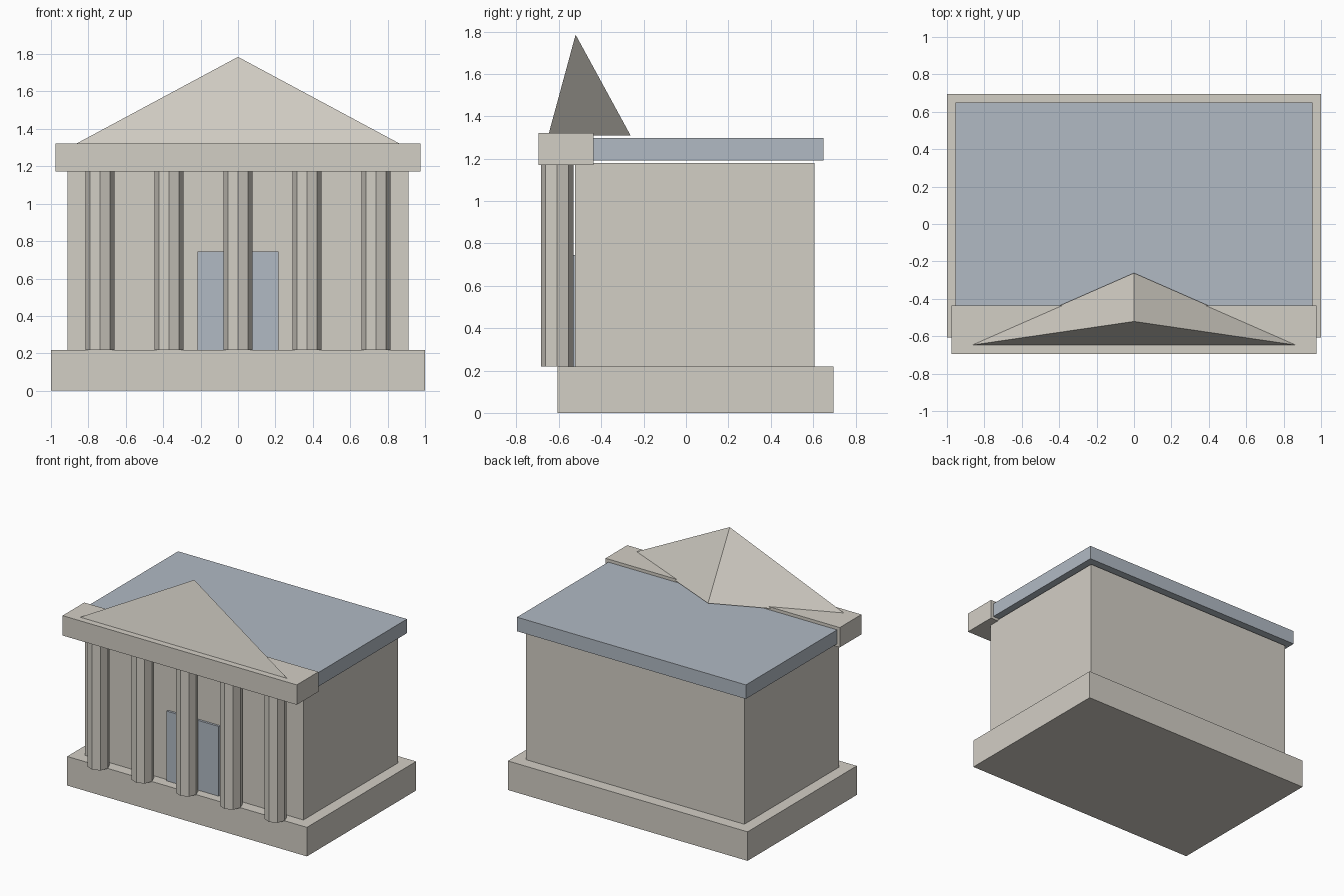
import bpy
import bmesh
from mathutils import Matrix, Vector

cube = bpy.data.objects.get("Cube")
if cube:
    bpy.data.objects.remove(cube, do_unlink=True)


def material(name, rgb):
    mat = bpy.data.materials.new(name)
    mat.use_nodes = True
    mat.diffuse_color = (*rgb, 1)
    mat.node_tree.nodes["Principled BSDF"].inputs["Base Color"].default_value = (*rgb, 1)
    return mat


STONE = material("warm stone", (0.65, 0.62, 0.56))
SLATE = material("blue grey slate", (0.44, 0.49, 0.55))


def add_object(name, bm, mat):
    bmesh.ops.recalc_face_normals(bm, faces=bm.faces)
    mesh = bpy.data.meshes.new(name)
    bm.to_mesh(mesh)
    bm.free()
    mesh.materials.append(mat)
    obj = bpy.data.objects.new(name, mesh)
    bpy.context.collection.objects.link(obj)
    return obj


def block(name, half_width, y, z, mat):
    """Box centred on x, spanning the given y and z ranges."""
    bm = bmesh.new()
    size = Vector((2 * half_width, y[1] - y[0], z[1] - z[0]))
    centre = Vector((0, sum(y) / 2, sum(z) / 2))
    bmesh.ops.create_cube(bm, size=1, matrix=Matrix.Translation(centre) @ Matrix.Diagonal(size).to_4x4())
    return add_object(name, bm, mat)


# Main masses
block("base", 1.0, (-0.607, 0.695), (0, 0.219), STONE)
block("hall", 0.912, (-0.523, 0.607), (0.219, 1.18), STONE)
block("roof_slab", 0.955, (-0.565, 0.65), (1.192, 1.298), SLATE)
block("entablature", 0.977, (-0.695, -0.437), (1.171, 1.321), STONE)
block("door", 0.217, (-0.54, -0.5), (0.219, 0.745), SLATE)

# Row of octagonal columns
for i in range(5):
    bm = bmesh.new()
    bmesh.ops.create_cone(bm, cap_ends=True, segments=8, radius1=0.077, radius2=0.077, depth=0.96,
                          matrix=Matrix.Translation(((i - 2) * 0.369, -0.608, 0.699)))
    add_object(f"column_{i + 1}", bm, STONE)

# Three-sided pyramid pediment
bm = bmesh.new()
left, right, back, apex = [bm.verts.new(p) for p in (
    (0.885, -0.65, 1.31), (-0.885, -0.65, 1.31), (0, -0.262, 1.31), (0, -0.521, 1.785))]
for corners in ((left, right, back), (left, apex, right), (right, apex, back), (back, apex, left)):
    bm.faces.new(corners)
add_object("pediment", bm, STONE)
